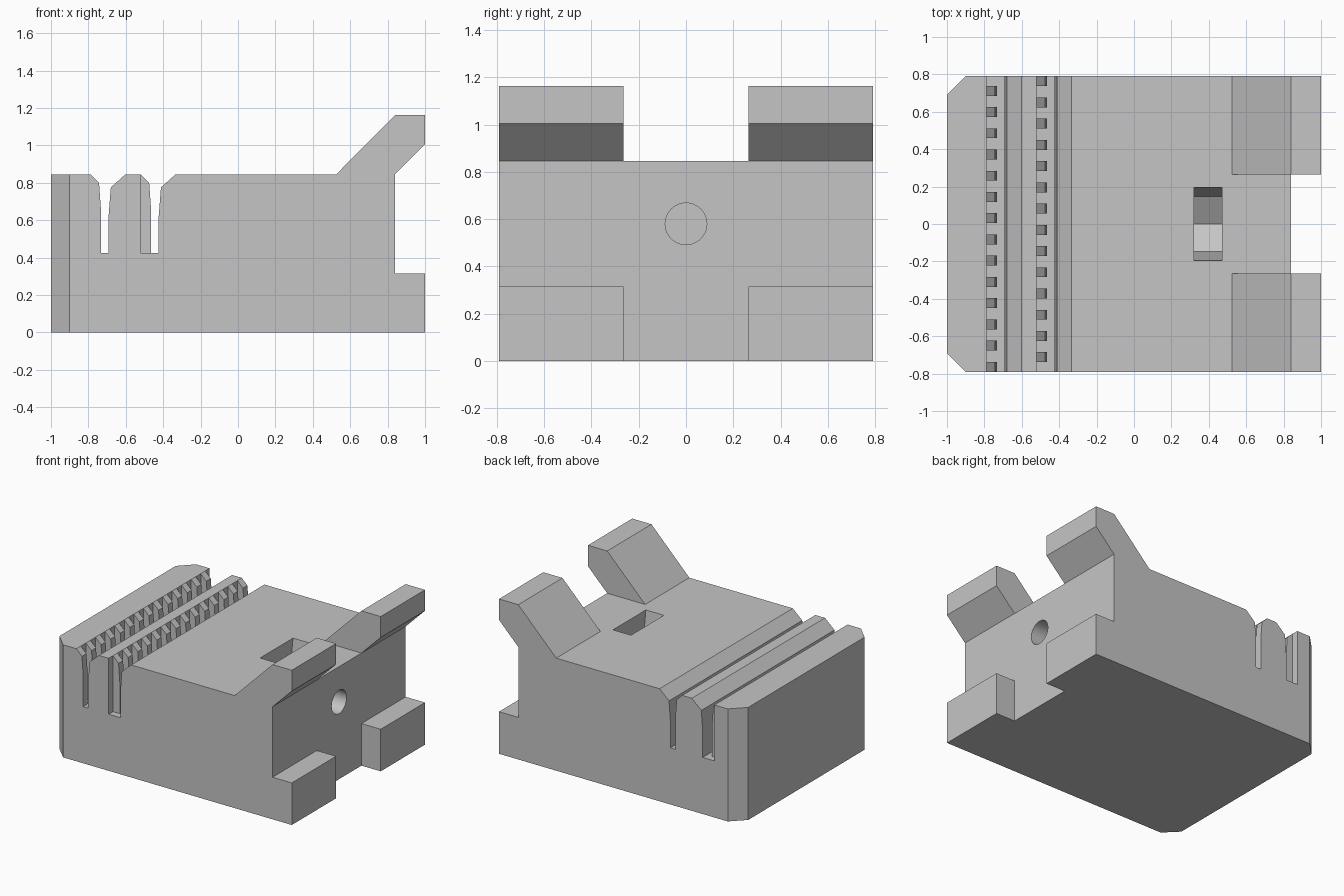
import bpy
import bmesh
from mathutils import Vector

if "Cube" in bpy.data.objects:
    bpy.data.objects.remove(bpy.data.objects["Cube"], do_unlink=True)

HALF = 0.79      # half depth of the block
TOP = 0.845      # deck height
FLOOR = 0.425    # slot floor height
INNER = 0.265    # inner edge of arms and feet
FACE = 0.84      # end face between the feet

grey = bpy.data.materials.new("light grey")
grey.use_nodes = True
grey.diffuse_color = (0.56, 0.56, 0.56, 1)
grey.node_tree.nodes["Principled BSDF"].inputs["Base Color"].default_value = grey.diffuse_color


def add_prism(bm, points, start, end, axis):
    """Extrude a flat outline along axis 'x' or 'y' from start to end."""
    def place(a, b):
        return (a, start, b) if axis == "y" else (start, a, b)
    face = bm.faces.new([bm.verts.new(place(a, b)) for a, b in points])
    step = Vector((0, end - start, 0)) if axis == "y" else Vector((end - start, 0, 0))
    out = bmesh.ops.extrude_face_region(bm, geom=[face])
    moved = [g for g in out["geom"] if isinstance(g, bmesh.types.BMVert)]
    bmesh.ops.translate(bm, verts=moved, vec=step)
    if len(bm.faces) and face.is_valid and any(len(e.link_faces) > 2 for e in face.edges):
        bm.faces.remove(face)
    

def finish(bm, name):
    bmesh.ops.recalc_face_normals(bm, faces=bm.faces)
    mesh = bpy.data.meshes.new(name)
    bm.to_mesh(mesh)
    bm.free()
    mesh.materials.append(grey)
    obj = bpy.data.objects.new(name, mesh)
    bpy.context.collection.objects.link(obj)
    return obj


def prism(name, points, start, end, axis="y"):
    bm = bmesh.new()
    add_prism(bm, points, start, end, axis)
    return finish(bm, name)


def rect(a0, a1, b0, b1):
    return [(a0, b0), (a1, b0), (a1, b1), (a0, b1)]


# Block with arm and foot outline, two chamfered upright corners
outline = [(-1, 0), (1, 0), (1, 0.316), (FACE, 0.316), (FACE, TOP), (1, 1.005),
           (1, 1.162), (FACE, 1.162), (0.525, TOP), (-1, TOP)]
bm = bmesh.new()
add_prism(bm, outline, -HALF, HALF, "y")
corners = [e for e in bm.edges
           if all(v.co.x < -0.99 for v in e.verts)
           and abs(e.verts[0].co.y - e.verts[1].co.y) < 0.01]
bmesh.ops.bevel(bm, geom=corners, offset=0.1, segments=1, affect="EDGES")
block = finish(bm, "clamp_block")

cutters = []

# Gap between the two arms and the two feet
gap = [(0.525, TOP), (FACE, TOP), (FACE, -0.1), (1.1, -0.1), (1.1, 1.3), (0.525, 1.3)]
cutters.append(prism("arm_gap_cutter", gap, -INNER, INNER))

# Two flared slots, each with notches that leave a row of teeth
slot = [(-0.789, TOP), (-0.743, 0.80), (-0.733, 0.66), (-0.733, FLOOR), (-0.692, FLOOR),
        (-0.692, 0.62), (-0.68, 0.775), (-0.602, TOP), (-0.602, 1), (-0.789, 1)]
TOOTH, PITCH, COUNT = 0.053, 0.1135, 14
for label, shift, side in (("first", 0, 1), ("second", 0.268, -1)):
    cutters.append(prism(label + "_slot_cutter", [(x + shift, z) for x, z in slot], -0.9, 0.9))
    bm = bmesh.new()
    for i in range(COUNT):
        near = -HALF + i * PITCH + TOOTH
        far = near + PITCH - TOOTH if i < COUNT - 1 else 0.9
        lo, hi = sorted((near * side, far * side))
        add_prism(bm, rect(-0.789 + shift, -0.71 + shift, FLOOR, 1), lo, hi, "y")
    cutters.append(finish(bm, label + "_notch_cutter"))

# Nut pocket with a V floor, open at the deck
pocket = [(0, 0.407), (0.148, 0.493), (0.195, TOP), (0.195, 1),
          (-0.195, 1), (-0.195, TOP), (-0.148, 0.493)]
cutters.append(prism("nut_pocket_cutter", pocket, 0.32, 0.47, "x"))

# Round bolt hole from the end face into the pocket
bpy.ops.mesh.primitive_cylinder_add(vertices=48, radius=0.088, depth=0.55,
                                    location=(0.675, 0, 0.58), rotation=(0, 1.570796, 0))
hole = bpy.context.object
hole.name = "bolt_hole_cutter"
hole.data.materials.append(grey)
cutters.append(hole)

# Cut the block, then drop the cutters
bpy.context.view_layer.objects.active = block
for cutter in cutters:
    cutter.hide_render = True
    mod = block.modifiers.new(cutter.name, "BOOLEAN")
    mod.operation = "DIFFERENCE"
    mod.solver = "EXACT"
    mod.object = cutter
    bpy.ops.object.modifier_apply(modifier=mod.name)
for cutter in cutters:
    bpy.data.objects.remove(cutter, do_unlink=True)
